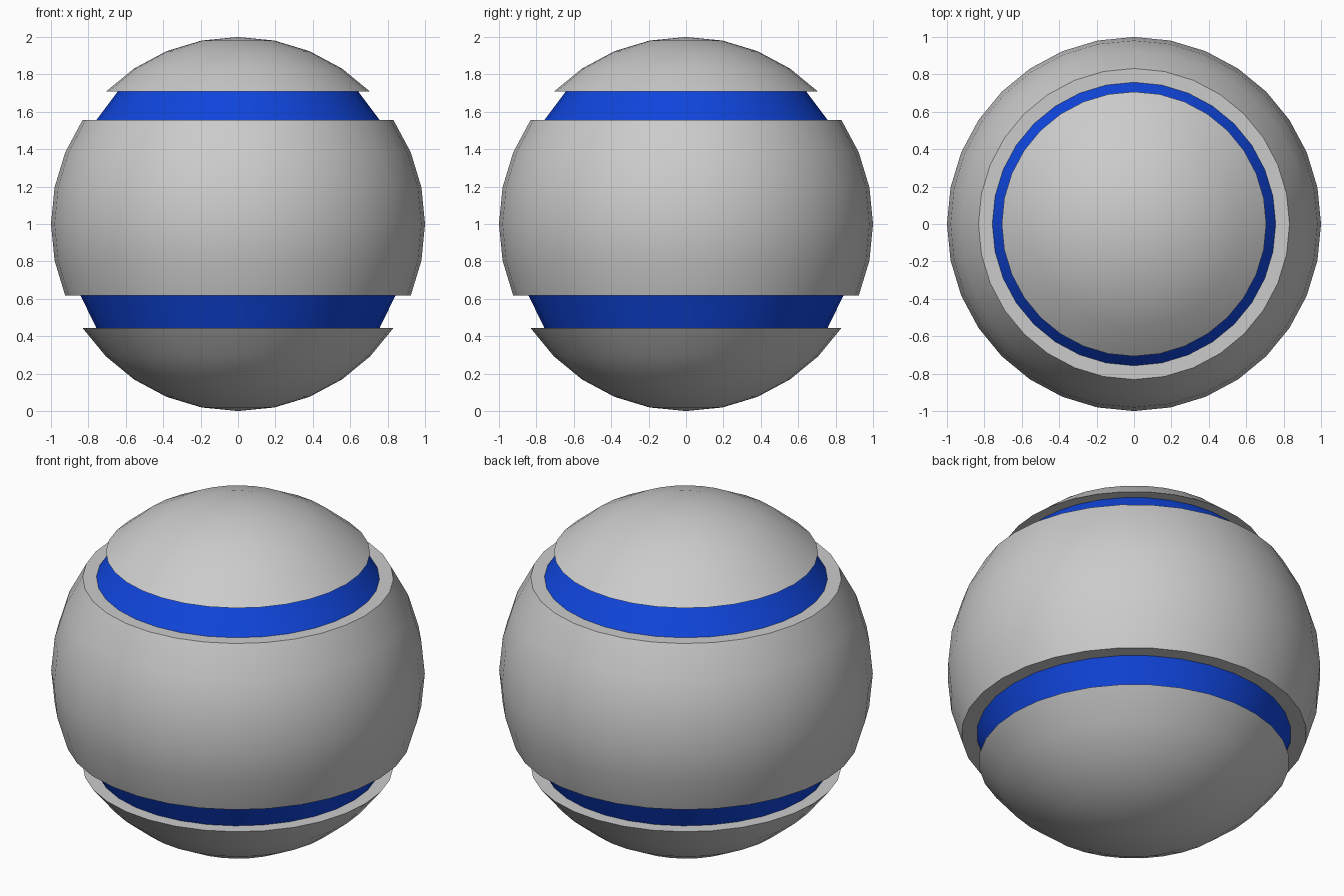
import bpy, bmesh
from math import sin, cos, pi, radians

if "Cube" in bpy.data.objects:
    bpy.data.objects.remove(bpy.data.objects["Cube"])

SEGMENTS = 32
RING = 11.25      # latitude step in degrees
INSET = 0.911     # groove floor radius relative to the sphere


def ring(k, scale=1.0):
    """(radius, height) of the sphere's k-th latitude ring."""
    a = radians(k * RING)
    return (0.0 if abs(k) == 8 else cos(a) * scale, 1 + sin(a))


def lathe(name, profile, material=None):
    """Revolve a bottom-to-top profile around z."""
    bm = bmesh.new()
    rows = []
    for r, z in profile:
        if r == 0:
            rows.append([bm.verts.new((0, 0, z))] * SEGMENTS)
        else:
            rows.append([bm.verts.new((r * cos(2 * pi * i / SEGMENTS),
                                       r * sin(2 * pi * i / SEGMENTS), z))
                         for i in range(SEGMENTS)])
    for low, high in zip(rows, rows[1:]):
        for i in range(SEGMENTS):
            j = (i + 1) % SEGMENTS
            corners = [low[i], low[j], high[j], high[i]]
            bm.faces.new(list(dict.fromkeys(corners)))
    mesh = bpy.data.meshes.new(name)
    bm.to_mesh(mesh)
    bm.free()
    obj = bpy.data.objects.new(name, mesh)
    bpy.context.collection.objects.link(obj)
    if material:
        mesh.materials.append(material)
    bpy.ops.object.select_all(action='DESELECT')
    obj.select_set(True)
    bpy.context.view_layer.objects.active = obj
    bpy.ops.object.shade_smooth_by_angle(angle=radians(30))
    return obj


blue = bpy.data.materials.new("blue")
blue.diffuse_color = (0.005, 0.06, 0.72, 1)
blue.use_nodes = True
blue.node_tree.nodes["Principled BSDF"].inputs["Base Color"].default_value = blue.diffuse_color

# Grey shells, each with flat groove walls
lathe("bottom_cap", [ring(k) for k in range(-8, -2)] + [ring(-3, INSET)])
lathe("middle_shell", [ring(-2, INSET)] + [ring(k) for k in range(-2, 4)]
      + [ring(3, INSET)])
lathe("top_cap", [ring(4, INSET)] + [ring(k) for k in range(4, 9)])

# Recessed blue bands
lathe("lower_band", [ring(-3, INSET), ring(-2, INSET)], blue)
lathe("upper_band", [ring(3, INSET), ring(4, INSET)], blue)
